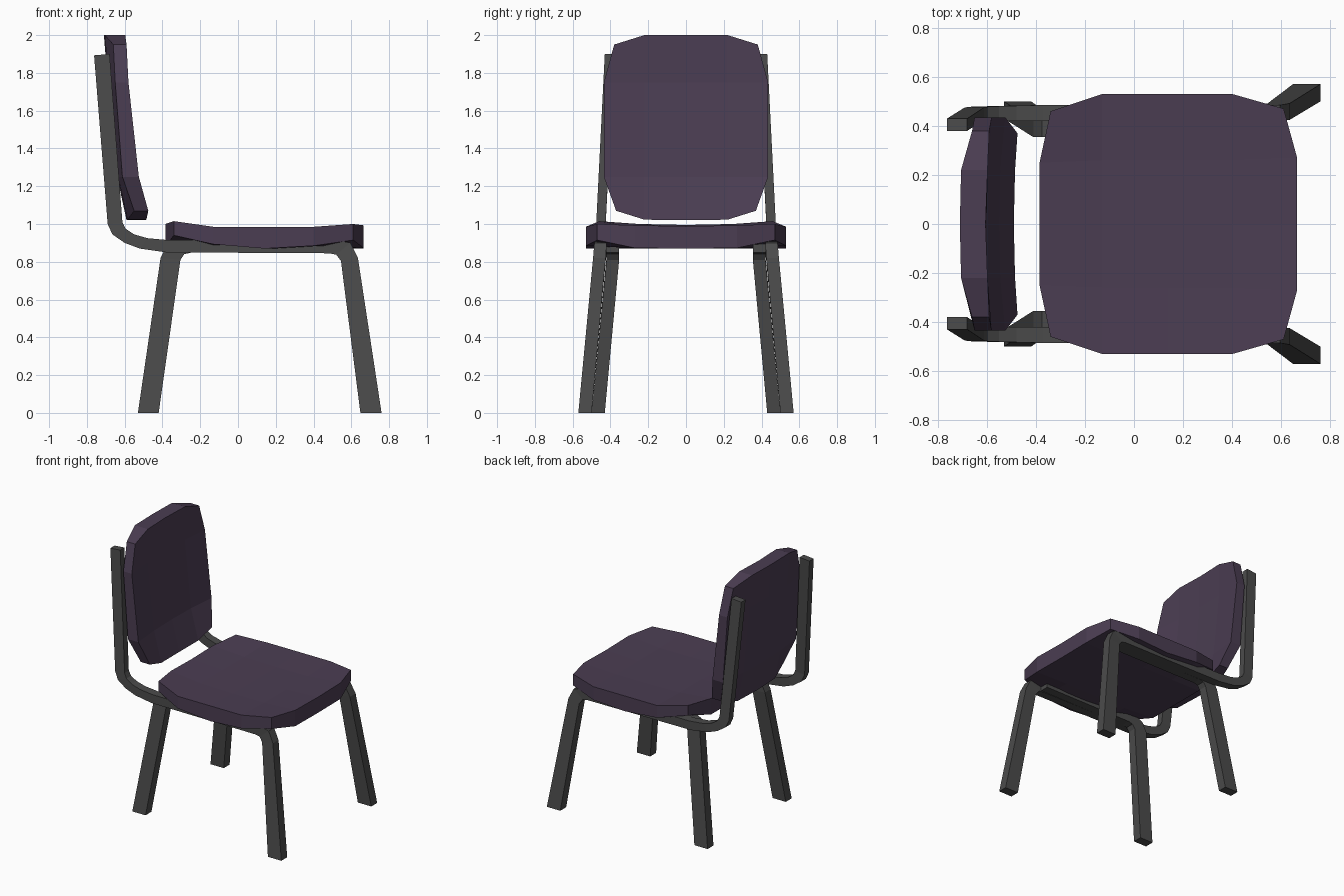
import bpy, bmesh

if "Cube" in bpy.data.objects:
    bpy.data.objects.remove(bpy.data.objects["Cube"])


def material(name, rgb):
    m = bpy.data.materials.new(name)
    m.diffuse_color = (*rgb, 1)
    m.use_nodes = True
    m.node_tree.nodes["Principled BSDF"].inputs["Base Color"].default_value = m.diffuse_color
    return m


purple = material("purple_upholstery", (0.07, 0.047, 0.085))
grey = material("dark_frame", (0.07, 0.07, 0.07))


def finish(name, bm, mat):
    bmesh.ops.recalc_face_normals(bm, faces=bm.faces)
    me = bpy.data.meshes.new(name)
    bm.to_mesh(me)
    bm.free()
    me.materials.append(mat)
    ob = bpy.data.objects.new(name, me)
    bpy.context.collection.objects.link(ob)
    return ob


def cushion(name, rows, place):
    """Closed slab from half rows (a, y, face, underside), mirrored in y."""
    bm = bmesh.new()
    full = [[(a, -y, f, u) for a, y, f, u in reversed(r[1:])] + r for r in rows]
    sides = [[[bm.verts.new(place(p[0], p[1], p[k])) for p in r] for r in full]
             for k in (2, 3)]
    n, m = len(full), len(full[0])
    for g in sides:
        for i in range(n - 1):
            for j in range(m - 1):
                bm.faces.new((g[i][j], g[i + 1][j], g[i + 1][j + 1], g[i][j + 1]))
    rim = ([(0, j) for j in range(m)] + [(i, m - 1) for i in range(1, n)]
           + [(n - 1, j) for j in range(m - 2, -1, -1)]
           + [(i, 0) for i in range(n - 2, 0, -1)])
    f, u = sides
    for (i, j), (k, l) in zip(rim, rim[1:] + rim[:1]):
        bm.faces.new((f[i][j], f[k][l], u[k][l], u[i][j]))
    finish(name, bm, purple)


def bent_bar(name, stations):
    """Bar through (x1, z1, x2, z2, outer y, width), made on both sides."""
    for side, s in (("left", 1), ("right", -1)):
        bm = bmesh.new()
        rings = [[bm.verts.new(c) for c in
                  ((x1, s * y, z1), (x2, s * y, z2),
                   (x2, s * (y - w), z2), (x1, s * (y - w), z1))]
                 for x1, z1, x2, z2, y, w in stations]
        for a, b in zip(rings, rings[1:]):
            for i in range(4):
                j = (i + 1) % 4
                bm.faces.new((a[i], a[j], b[j], b[i]))
        bm.faces.new(rings[0])
        bm.faces.new(rings[-1])
        finish(f"{name}_{side}", bm, grey)


# Seat: rows run back to front, (x, y, top z, bottom z)
cushion("seat", [
    [(-.385, 0, .995, .88), (-.385, .25, 1.0, .88), (-.34, .46, 1.015, .94)],
    [(-.13, 0, .98, .87), (-.13, .26, .98, .87), (-.13, .53, .985, .893)],
    [(.14, 0, .975, .87), (.14, .26, .975, .87), (.14, .53, .985, .87)],
    [(.40, 0, .975, .87), (.40, .26, .975, .87), (.40, .53, .985, .885)],
    [(.665, 0, .988, .87), (.665, .27, .993, .873), (.61, .47, 1.0, .915)],
], lambda a, y, d: (a, y, d))

# Backrest: rows run bottom to top, (z, y, front x, back x)
cushion("backrest", [
    [(1.02, 0, -.49, -.59), (1.023, .22, -.485, -.585), (1.07, .37, -.475, -.55)],
    [(1.25, 0, -.55, -.64), (1.25, .22, -.545, -.635), (1.25, .435, -.525, -.612)],
    [(1.75, 0, -.60, -.69), (1.75, .22, -.597, -.685), (1.75, .435, -.58, -.65)],
    [(2.0, 0, -.605, -.71), (2.0, .22, -.597, -.705), (1.95, .38, -.59, -.66)],
], lambda a, y, d: (d, y, a))

# Upright, side rail and front leg in one bent bar
bent_bar("upright_rail_and_front_leg", [
    (-.762, 1.893, -.68, 1.90, .43, .05),
    (-.69, 1.0, -.612, 1.01, .475, .05),
    (-.665, .945, -.595, .975, .478, .055),
    (-.60, .90, -.55, .945, .48, .06),
    (-.52, .87, -.48, .925, .482, .063),
    (-.38, .85, -.37, .915, .485, .065),
    (.48, .845, .54, .912, .485, .065),
    (.52, .838, .595, .90, .485, .065),
    (.545, .805, .635, .82, .492, .067),
    (.648, 0, .76, 0, .57, .07),
])

# Rear leg bending into an inner rail beside the main one
bent_bar("rear_leg", [
    (-.53, 0, -.42, 0, .50, .07),
    (-.41, .82, -.305, .81, .421, .067),
    (-.375, .89, -.285, .84, .42, .065),
    (-.33, .912, -.25, .848, .42, .065),
    (.50, .905, .50, .848, .42, .065),
])
